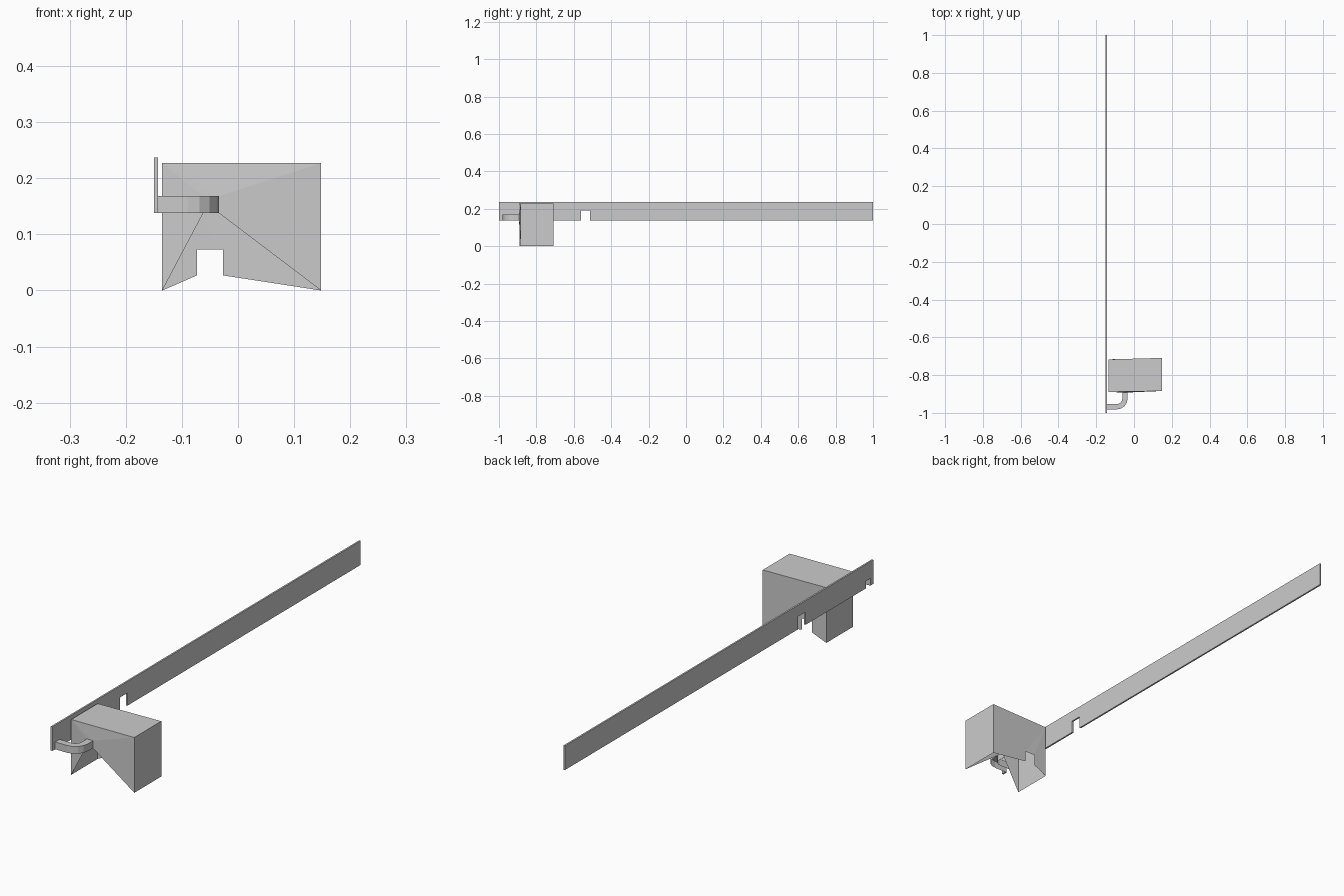
import bpy, math

if "Cube" in bpy.data.objects:
    bpy.data.objects.remove(bpy.data.objects["Cube"])


def make(name, faces):
    """Build an object from faces given as point loops, merging shared points."""
    verts, index, out = [], {}, []
    for face in faces:
        ids = []
        for p in face:
            key = tuple(round(c, 5) for c in p)
            if key not in index:
                index[key] = len(verts)
                verts.append(key)
            ids.append(index[key])
        out.append(ids)
    mesh = bpy.data.meshes.new(name)
    mesh.from_pydata(verts, [], out)
    mesh.update()
    obj = bpy.data.objects.new(name, mesh)
    bpy.context.collection.objects.link(obj)
    return obj


# long thin wall: side profile with two doorways, extruded across x
X0, X1, LOW, HIGH = -0.15, -0.143, 0.138, 0.237
profile = [(-1, LOW), (-0.981, LOW), (-0.981, 0.168), (-0.953, 0.168), (-0.953, LOW),
           (-0.561, LOW), (-0.561, 0.19), (-0.513, 0.19), (-0.513, LOW),
           (1, LOW), (1, HIGH), (-1, HIGH)]
faces = [[(X0, y, z) for y, z in reversed(profile)], [(X1, y, z) for y, z in profile]]
for a, b in zip(profile, profile[1:] + profile[:1]):
    faces.append([(X0, *a), (X0, *b), (X1, *b), (X1, *a)])
make("long_wall", faces)

# bent passage: roof and two side walls, open below
CX, CY, ROOF = -0.09, -0.925, 0.168


def edge(radius):
    pts = [(X1, CY - radius)]
    for i in range(5):
        a = -math.pi / 2 + i * math.pi / 8
        pts.append((CX + radius * math.cos(a), CY + radius * math.sin(a)))
    return pts + [(CX + radius, -0.892)]


inner, outer = edge(0.028), edge(0.056)
faces = []
for i in range(len(inner) - 1):
    a, b, c, d = inner[i], inner[i + 1], outer[i + 1], outer[i]
    faces.append([(*a, ROOF), (*d, ROOF), (*c, ROOF), (*b, ROOF)])
    faces.append([(*d, LOW), (*c, LOW), (*c, ROOF), (*d, ROOF)])
    faces.append([(*b, LOW), (*a, LOW), (*a, ROOF), (*b, ROOF)])
make("bent_passage", faces)

# chamber: open-bottomed, slightly skewed box with a doorway front and back
L, R, TOP = -0.135, 0.148, 0.227
FL, FR, BL, BR = (L, -0.889), (R, -0.884), (L, -0.717), (R, -0.709)


def end_wall(left, right, x0, x1, z0, z1, y):
    """Six faces running from the wall corners to the doorway edges."""
    a, b, c, d = (*left, 0), (*left, TOP), (*right, TOP), (*right, 0)
    e, f, g, h = (x0, y, z0), (x0, y, z1), (x1, y, z1), (x1, y, z0)
    return [[a, e, f], [a, f, b], [b, f, g], [b, g, c], [c, g, h], [c, h, d]]


faces = end_wall(FL, FR, CX + 0.028, CX + 0.056, LOW, ROOF, -0.892)
faces += [f[::-1] for f in end_wall(BL, BR, -0.073, -0.027, 0.027, 0.073, -0.714)]
faces.append([(*p, TOP) for p in (FL, FR, BR, BL)])
faces.append([(*FR, 0), (*BR, 0), (*BR, TOP), (*FR, TOP)])
faces.append([(*BL, 0), (*FL, 0), (*FL, TOP), (*BL, TOP)])
make("chamber", faces)
